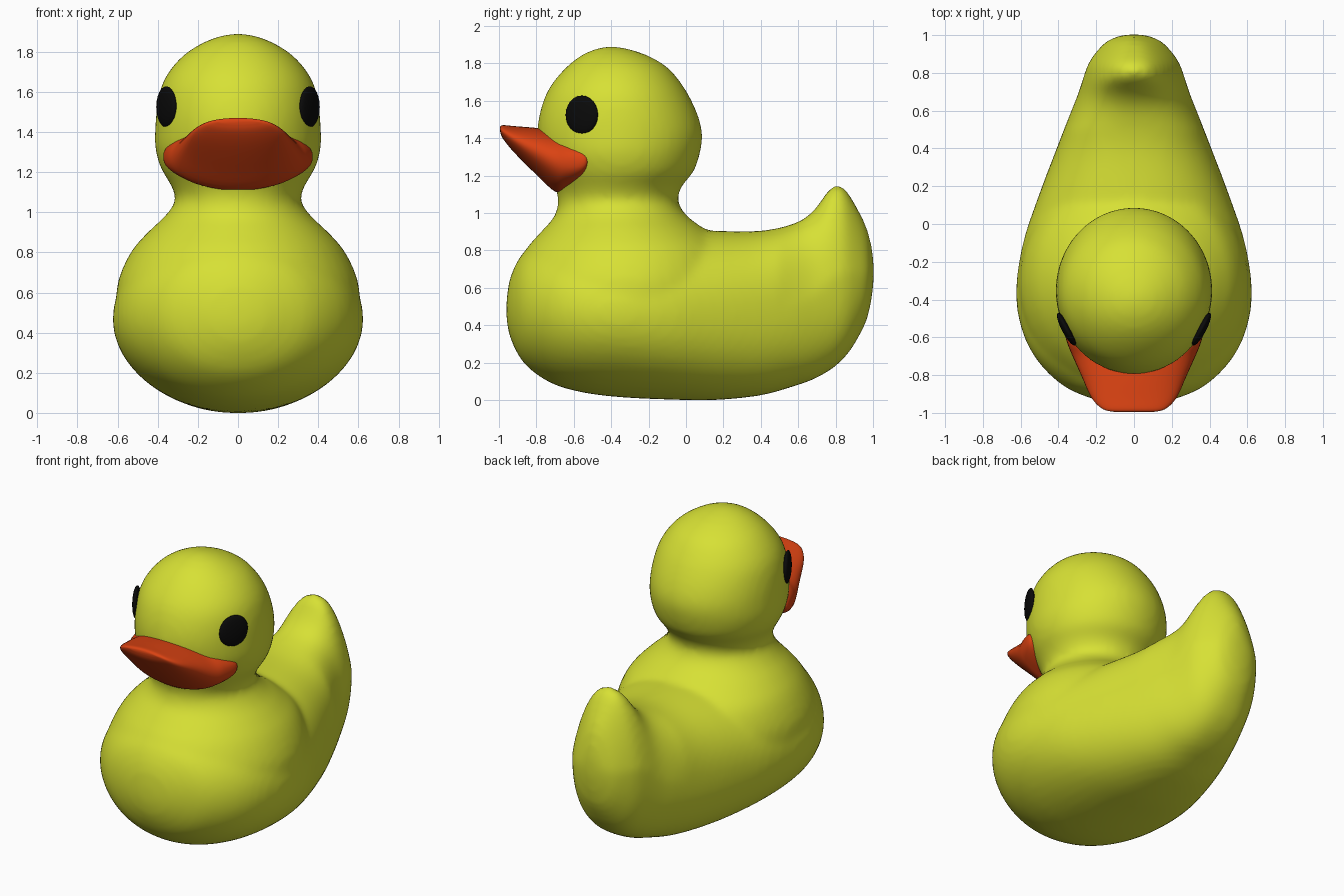
import bpy, bmesh
from math import cos, sin, pi, radians
from mathutils import Matrix

if "Cube" in bpy.data.objects:
    bpy.data.objects.remove(bpy.data.objects["Cube"])


def material(name, rgb):
    m = bpy.data.materials.new(name)
    m.diffuse_color = (*rgb, 1)
    m.use_nodes = True
    m.node_tree.nodes["Principled BSDF"].inputs["Base Color"].default_value = m.diffuse_color
    return m


YELLOW = material("yellow", (0.68, 0.75, 0.035))
ORANGE = material("orange", (0.70, 0.055, 0.006))
BLACK = material("black", (0.003, 0.003, 0.003))


def spline(rows, steps=4):
    """Catmull-Rom interpolation between section rows."""
    out = []
    for i in range(len(rows) - 1):
        quad = list(zip(rows[max(i - 1, 0)], rows[i], rows[i + 1], rows[min(i + 2, len(rows) - 1)]))
        for k in range(steps):
            t = k / steps
            out.append([b + .5 * t * (c - a + t * (2 * a - 5 * b + 4 * c - d + t * (3 * (b - c) + d - a)))
                        for a, b, c, d in quad])
    return out + [list(rows[-1])]


def oval(u_half, v0, v1, power, taper=0, count=48):
    """Superellipse points (u, v), symmetric about u = 0, narrowed towards v1 by taper."""
    pts = []
    for i in range(count):
        a = 2 * pi * i / count
        c, s = cos(a), sin(a)
        h = abs(s) ** (2 / power) * (1 if s > 0 else -1)
        u = u_half * abs(c) ** (2 / power) * (1 if c > 0 else -1) * (1 - taper * max(h, 0))
        pts.append((u, (v0 + v1) / 2 + (v1 - v0) / 2 * h))
    return pts


def loft(bm, rings):
    """Skin a list of point rings and cap both ends."""
    loops = [[bm.verts.new(p) for p in r] for r in rings]
    n = len(loops[0])
    for a, b in zip(loops, loops[1:]):
        for i in range(n):
            bm.faces.new((a[i], a[(i + 1) % n], b[(i + 1) % n], b[i]))
    bm.faces.new(loops[0])
    bm.faces.new(loops[-1])


def along_y(sections, tail_start=9):
    """Rings facing y; beyond tail_start the top narrows."""
    return [[(u, y, v) for u, v in oval(w, zb, zt, p, .38 * min(max((y - tail_start) / .3, 0), 1))]
            for y, zb, zt, w, p in spline(sections)]


def along_z(sections):
    return [[(u, v, z) for u, v in oval(w, yf, yb, 2)] for z, yf, yb, w in spline(sections)]


def finish(name, bm, mat):
    bmesh.ops.recalc_face_normals(bm, faces=bm.faces)
    me = bpy.data.meshes.new(name)
    bm.to_mesh(me)
    bm.free()
    me.materials.append(mat)
    me.polygons.foreach_set("use_smooth", [True] * len(me.polygons))
    ob = bpy.data.objects.new(name, me)
    bpy.context.collection.objects.link(ob)
    return ob


# Torso and upturned tail: y, bottom z, top z, half width, squareness
torso = [
    (-.96, .43, .54, .06, 2), (-.935, .32, .67, .19, 2), (-.86, .19, .80, .37, 2),
    (-.72, .09, .89, .515, 2), (-.55, .04, .92, .598, 2), (-.35, .015, .92, .625, 2),
    (-.10, .003, .91, .588, 2.1), (.15, 0, .905, .505, 2.2), (.40, .025, .905, .41, 2.3),
    (.58, .075, .945, .34, 2.4), (.68, .11, 1.01, .30, 2.5), (.77, .16, 1.13, .27, 2.6),
    (.83, .21, 1.145, .25, 2.6), (.885, .275, 1.08, .22, 2.5), (.955, .40, .95, .16, 2.3),
    (.985, .50, .86, .11, 2), (1.003, .62, .76, .05, 2)]
# Shoulders, neck and head: z, front y, back y, half width
head = [
    (.50, -.955, .30, .61), (.65, -.94, .30, .60), (.80, -.86, .24, .535),
    (.90, -.775, .12, .45), (.98, -.705, .01, .365), (1.06, -.683, -.042, .312),
    (1.14, -.70, -.025, .337), (1.22, -.74, .04, .385), (1.32, -.78, .075, .413),
    (1.42, -.795, .088, .413), (1.52, -.785, .065, .405), (1.62, -.755, .02, .385),
    (1.70, -.71, -.03, .345), (1.78, -.64, -.10, .275), (1.84, -.565, -.20, .185),
    (1.875, -.49, -.30, .10), (1.89, -.43, -.37, .03)]
bm = bmesh.new()
loft(bm, along_y(torso, .5))
loft(bm, along_z(head))
body = finish("body_and_head", bm, YELLOW)
fuse = body.modifiers.new("fuse", 'REMESH')
fuse.mode = 'VOXEL'
fuse.voxel_size = 0.022
fuse.use_smooth_shade = True
soften = body.modifiers.new("soften", 'SMOOTH')
soften.factor = 0.5
soften.iterations = 10

# Bill, wide at the cheeks and turned up at the tip
bill = [
    (-.995, 1.44, 1.46, .10, 2), (-.98, 1.40, 1.47, .165, 2), (-.92, 1.325, 1.465, .225, 2),
    (-.80, 1.205, 1.455, .28, 2), (-.70, 1.115, 1.44, .325, 2), (-.64, 1.125, 1.42, .35, 2.3),
    (-.57, 1.165, 1.385, .37, 2.7), (-.535, 1.20, 1.36, .37, 2.7), (-.52, 1.25, 1.32, .35, 2.5)]
bm = bmesh.new()
loft(bm, along_y(bill))
finish("bill", bm, ORANGE)

# Flat oval eyes
for side, label in ((1, "left"), (-1, "right")):
    bm = bmesh.new()
    bmesh.ops.create_uvsphere(bm, u_segments=20, v_segments=12, radius=1)
    mat = (Matrix.Translation((side * .357, -.557, 1.525))
           @ Matrix.Rotation(radians(-28 * side), 4, 'Z')
           @ Matrix.Diagonal((.025, .098, .103, 1)))
    bmesh.ops.transform(bm, matrix=mat, verts=bm.verts)
    finish("eye_" + label, bm, BLACK)
